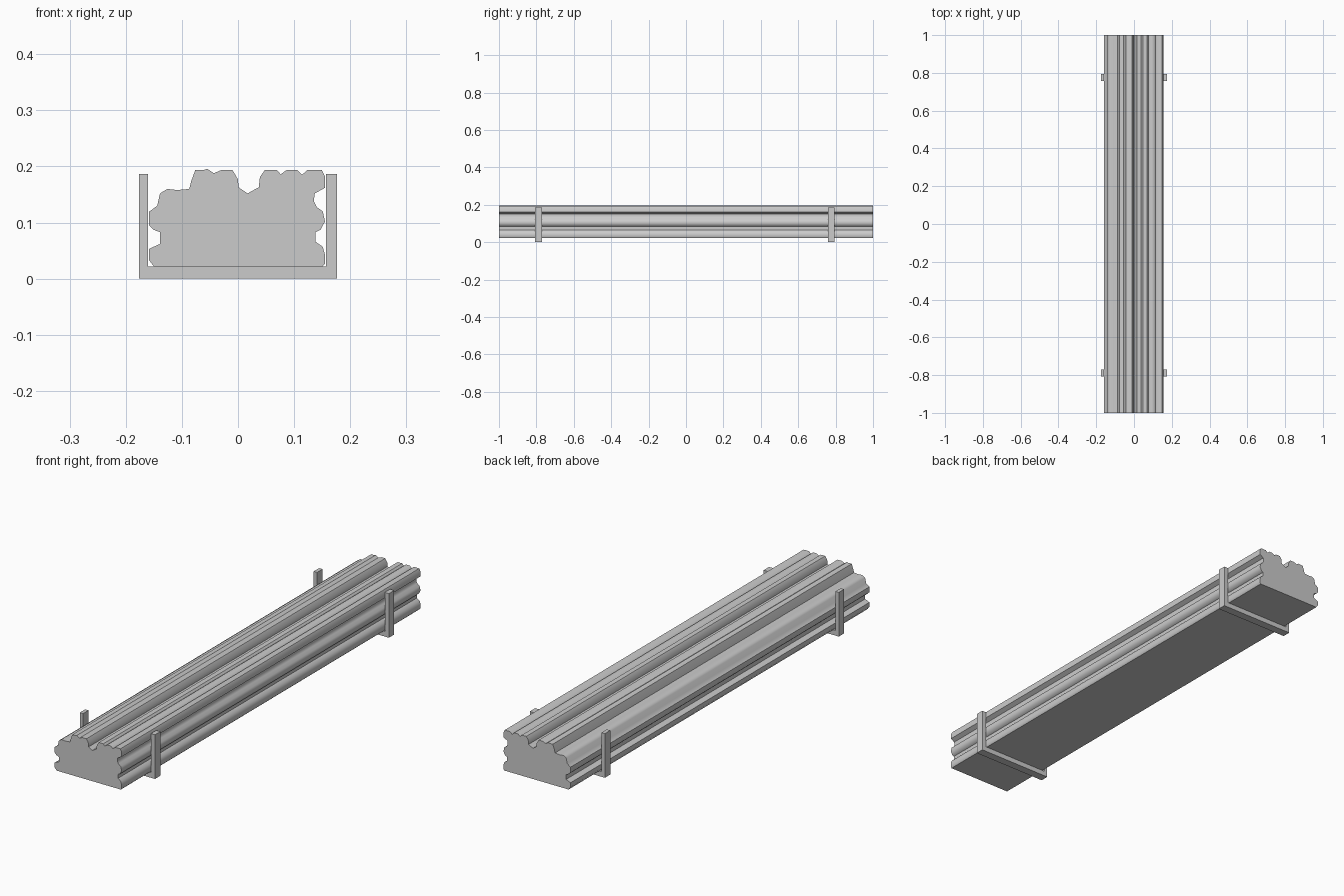
import bpy

if "Cube" in bpy.data.objects:
    bpy.data.objects.remove(bpy.data.objects["Cube"])


def extrude_profile(name, pts, y0, y1):
    """Extrude a closed x/z outline from y0 to y1."""
    n = len(pts)
    verts = [(x, y, z) for y in (y0, y1) for x, z in pts]
    faces = [tuple(range(n)), tuple(reversed(range(n, 2 * n)))]
    faces += [(i, i + n, (i + 1) % n + n, (i + 1) % n) for i in range(n)]
    mesh = bpy.data.meshes.new(name)
    mesh.from_pydata(verts, [], [tuple(reversed(f)) for f in faces])
    obj = bpy.data.objects.new(name, mesh)
    bpy.context.collection.objects.link(obj)
    return obj


# Stacked bundle: lumpy outline, clockwise from bottom left, in thousandths
outline = [
    (-150, 22), (-159, 34), (-159, 53), (-139, 62), (-139, 83), (-150, 87),
    (-159, 96), (-159, 119), (-144, 130), (-139, 152), (-126, 160),
    (-108, 158), (-87, 160), (-83, 175), (-76, 194), (-60, 194), (-55, 196),
    (-43, 188), (-29, 194), (-10, 194), (0, 177), (1, 163), (17, 152),
    (37, 163), (39, 181), (48, 194), (69, 194), (76, 186), (87, 194),
    (105, 194), (114, 185), (124, 194), (149, 194), (155, 182), (155, 162),
    (137, 152), (135, 139), (140, 128), (151, 120), (155, 102), (147, 87),
    (138, 83), (138, 66), (151, 57), (155, 43), (155, 27), (151, 22),
]
outline = [(x / 1000, z / 1000) for x, z in reversed(outline)]
bundle = extrude_profile("bundle", outline, -1, 1)
bpy.context.view_layer.objects.active = bundle
bundle.select_set(True)
bpy.ops.object.shade_smooth_by_angle(angle=0.85)

# Two U-shaped support brackets
bracket = [
    (-0.176, 0), (0.176, 0), (0.176, 0.187), (0.157, 0.187),
    (0.157, 0.0215), (-0.16, 0.0215), (-0.16, 0.187), (-0.176, 0.187),
]
for name, y in (("front_bracket", -0.789), ("back_bracket", 0.776)):
    extrude_profile(name, bracket, y - 0.018, y + 0.018)

# Consistent outward normals
import bmesh
for obj in bpy.context.collection.objects:
    bm = bmesh.new()
    bm.from_mesh(obj.data)
    bmesh.ops.recalc_face_normals(bm, faces=bm.faces)
    bm.to_mesh(obj.data)
    bm.free()
